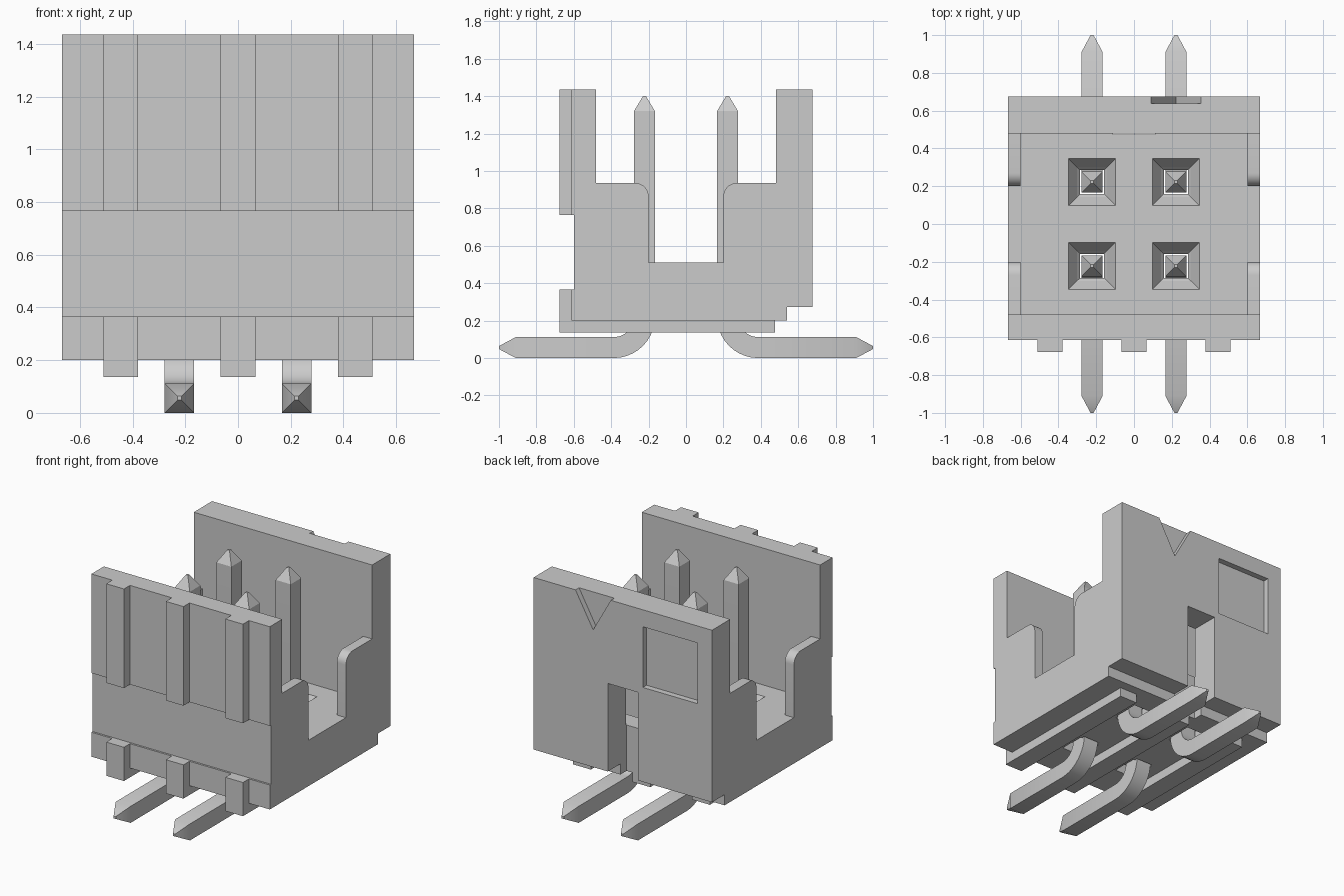
import bpy, bmesh
from math import radians, sin, cos, pi
from mathutils import Vector

cube = bpy.data.objects.get("Cube")
if cube:
    bpy.data.objects.remove(cube, do_unlink=True)

grey = bpy.data.materials.new("plain grey")
grey.use_nodes = True
GREY = (0.6, 0.6, 0.6, 1)
grey.diffuse_color = GREY
grey.node_tree.nodes["Principled BSDF"].inputs["Base Color"].default_value = GREY


def loft(name, rings):
    """Skin a list of equal-length rings and cap both ends."""
    bm = bmesh.new()
    loops = [[bm.verts.new(p) for p in ring] for ring in rings]
    n = len(loops[0])
    for a, b in zip(loops, loops[1:]):
        for i in range(n):
            j = (i + 1) % n
            bm.faces.new((a[i], a[j], b[j], b[i]))
    bm.faces.new(loops[0])
    bm.faces.new(loops[-1])
    bmesh.ops.recalc_face_normals(bm, faces=bm.faces)
    mesh = bpy.data.meshes.new(name)
    bm.to_mesh(mesh)
    bm.free()
    mesh.materials.append(grey)
    obj = bpy.data.objects.new(name, mesh)
    bpy.context.collection.objects.link(obj)
    return obj


def extrude_x(name, profile, x0, x1):
    return loft(name, [[(x, y, z) for y, z in profile] for x in (x0, x1)])


def box(name, x0, x1, y0, y1, z0, z1):
    return extrude_x(name, [(y0, z0), (y1, z0), (y1, z1), (y0, z1)], x0, x1)


def square(x, y, z, r):
    return [(x - r, y - r, z), (x + r, y - r, z), (x + r, y + r, z), (x - r, y + r, z)]


def soften(obj):
    mesh = obj.data
    for p in mesh.polygons:
        p.use_smooth = True
    mesh.set_sharp_from_angle(angle=radians(30))


W, TOP, FLOOR, PITCH = 0.667, 1.435, 0.51, 0.222

# Housing: base with a front and a back wall, as one side profile
profile = [(-0.613, 0.2), (0.54, 0.2), (0.54, 0.272), (0.675, 0.272), (0.675, TOP),
           (0.48, TOP), (0.48, FLOOR), (-0.48, FLOOR), (-0.48, TOP), (-0.613, TOP),
           (-0.613, 0.765), (-0.6, 0.765), (-0.6, 0.365), (-0.613, 0.365)]
housing = extrude_x("housing", profile, -W, W)

# Cutters: key slot, square recess and pin-one triangle in the back wall
cutters = [
    box("slot_cutter", -0.112, 0.112, 0.475, 0.8, 0.1, 0.867),
    box("recess_cutter", -0.56, -0.15, 0.635, 0.8, 0.91, 1.32),
    loft("triangle_cutter", [[(PITCH - 0.16, y, TOP + 0.05), (PITCH + 0.16, y, TOP + 0.05),
                              (PITCH, y, 1.2)] for y in (0.637, 0.8)]),
]
# Funnel holes around the pins, with room for the bends underneath
for sx in (-1, 1):
    for sy in (-1, 1):
        x, y = sx * PITCH, sy * PITCH
        cutters.append(loft("funnel_cutter", [
            square(x, y, 0.1, 0.063), square(x, y, 0.42, 0.063),
            square(x, y, 0.44, 0.08), square(x, y, FLOOR, 0.125),
            square(x, y, 0.6, 0.125)]))
        y0, y1 = sorted((sy * 0.18, sy * 0.36))
        cutters.append(box("bend_cutter", x - 0.075, x + 0.075, y0, y1, 0.1, 0.27))

for c in cutters:
    c.hide_render = True
    mod = housing.modifiers.new(c.name, "BOOLEAN")
    mod.operation = "DIFFERENCE"
    mod.solver = "EXACT"
    mod.object = c
bpy.context.view_layer.update()
final = bpy.data.meshes.new_from_object(
    housing.evaluated_get(bpy.context.evaluated_depsgraph_get()))
housing.modifiers.clear()
housing.data = final
for c in cutters:
    bpy.data.objects.remove(c, do_unlink=True)

# Side panels with a rounded upper inner corner
R, SHOULDER, GAP = 0.07, 0.935, 0.2
arc = [(GAP + R - R * cos(t), SHOULDER - R + R * sin(t))
       for t in (pi / 2 * i / 8 for i in range(9))]
outline = [(0.48, FLOOR), (GAP, FLOOR)] + arc + [(0.48, SHOULDER)]
for side, sx in (("right", -1), ("left", 1)):
    for end, sy in (("front", -1), ("back", 1)):
        soften(extrude_x(f"{end}_{side}_side_panel", [(sy * y, z) for y, z in outline],
                         sx * 0.6, sx * W))

# Ribs: upper ones on the front wall, lower L-shaped ones running under the base
foot = [(-0.677, 0.137), (0.475, 0.137), (0.475, 0.2), (-0.613, 0.2),
        (-0.613, 0.365), (-0.677, 0.365)]
for label, x in (("right", -0.445), ("middle", 0), ("left", 0.445)):
    box(f"{label}_upper_rib", x - 0.066, x + 0.066, -0.677, -0.613, 0.765, TOP)
    extrude_x(f"{label}_lower_rib", foot, x - 0.066, x + 0.066)

# Pins: square wire, pointed at both ends, bent outward at the bottom
H, BEND = 0.056, 0.164


def pin(name, x, sy):
    up, out = Vector((0, 0, 1)), Vector((0, 1, 0))
    stations = [((PITCH, 1.4), out, 0.008), ((PITCH, 1.32), out, H)]
    for i in range(11):
        t = pi / 2 * i / 10
        centre = (PITCH + BEND - BEND * cos(t), H + BEND - BEND * sin(t))
        stations.append((centre, out * cos(t) + up * sin(t), H))
    stations += [((0.91, H), up, H), ((1.0, H), up, 0.008)]
    rings = []
    for (y, z), normal, r in stations:
        ring = []
        for a, b in ((-1, -1), (1, -1), (1, 1), (-1, 1)):
            p = Vector((x + a * r, y, z)) + normal * (b * r)
            ring.append((p.x, p.y * sy, p.z))
        rings.append(ring)
    soften(loft(name, rings))


for side, sx in (("right", -1), ("left", 1)):
    for end, sy in (("front", -1), ("back", 1)):
        pin(f"{end}_{side}_pin", sx * PITCH, sy)
